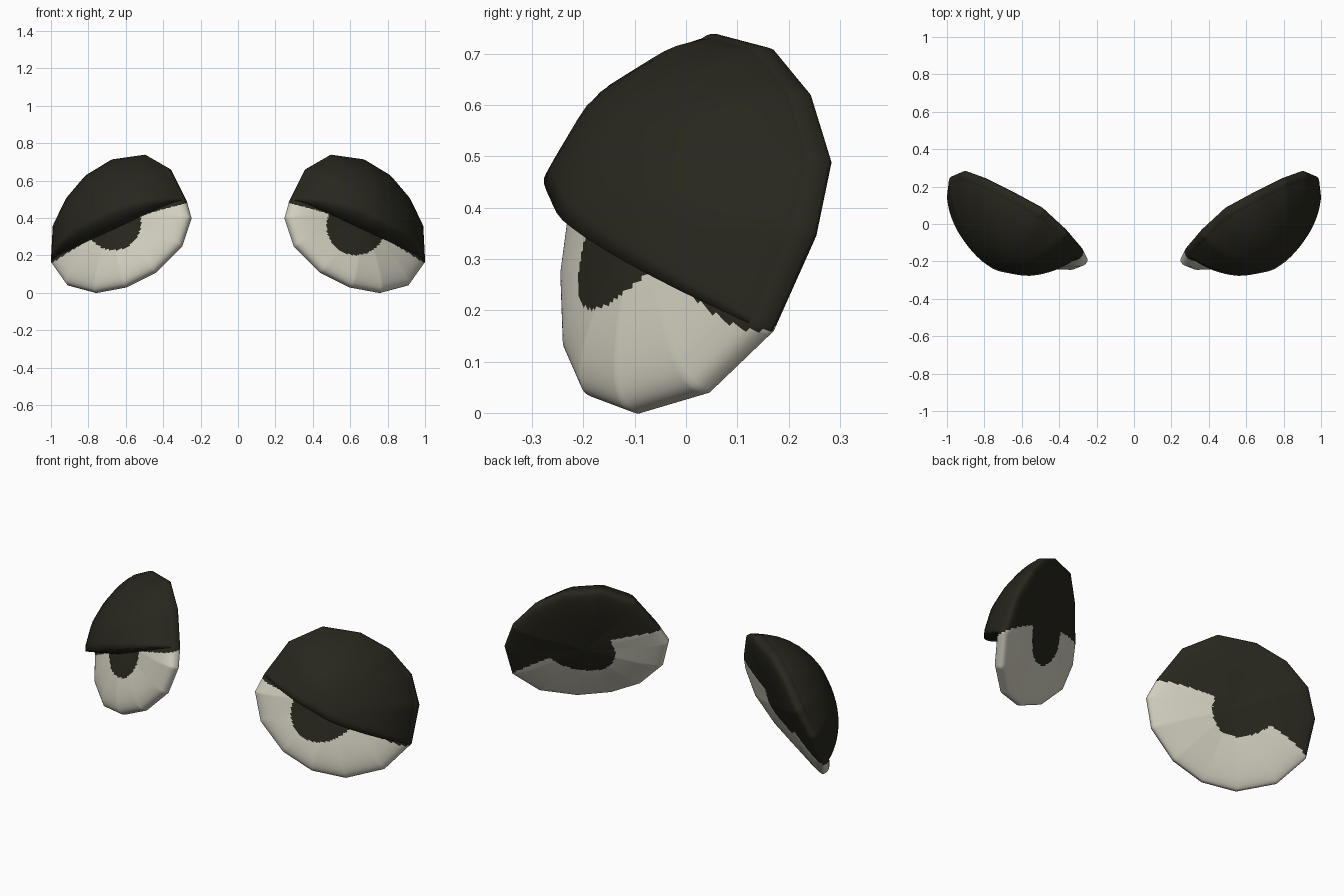
import bpy, bmesh, math
from mathutils import Vector as V

if "Cube" in bpy.data.objects:
    bpy.data.objects.remove(bpy.data.objects["Cube"])

# ---- rim of the right eye, from the inner lid corner over the top and round
RIM = [V(p) for p in [
    (.275, -.15, .49), (.36, -.05, .66), (.49, .07, .735), (.665, .165, .71),
    (.805, .235, .625), (.915, .275, .495), (.985, .245, .35), (.995, .16, .16),
    (.91, .035, .04), (.76, -.10, .0), (.60, -.18, .03), (.44, -.215, .11),
    (.30, -.22, .25), (.25, -.20, .40)]]
N = len(RIM)
CENTRE = V((.63, .0, .37))
OUT = V((.4, -.85, .3)).normalized()      # direction the eye bulges


def material(name, rgb):
    m = bpy.data.materials.new(name)
    m.diffuse_color = (*rgb, 1)
    m.use_nodes = True
    m.node_tree.nodes["Principled BSDF"].inputs["Base Color"].default_value = m.diffuse_color
    return m


WHITE = material("eye_off_white", (.64, .62, .52))
DARK = material("dark_olive", (.021, .020, .0125))


def base(x, z):
    """Point on the rim fan below (x, z) and its relative radius 0..1."""
    dx, dz = x - CENTRE.x, z - CENTRE.z
    best = None
    for k in range(N):
        p, q = RIM[k] - CENTRE, RIM[(k + 1) % N] - CENTRE
        det = p.x * q.z - p.z * q.x
        a = (dx * q.z - dz * q.x) / det
        b = (p.x * dz - p.z * dx) / det
        if best is None or min(a, b) > best[0]:
            best = (min(a, b), CENTRE + p * a + q * b, a + b)
    return best[1], min(best[2], 1.0)


def dome(r, height, power):
    return height * max(0.0, 1 - r * r) ** power


def lid_line(x):
    return .48 - .441 * (x - .27) + .045 * math.sin(math.pi * min(1, max(0, (x - .27) / .725)))


def finish(bm, name, side, mats, angle):
    for v in bm.verts:
        v.co.x *= side
    bmesh.ops.remove_doubles(bm, verts=bm.verts, dist=1e-5)
    bmesh.ops.recalc_face_normals(bm, faces=bm.faces)
    me = bpy.data.meshes.new(name)
    bm.to_mesh(me)
    bm.free()
    for m in mats:
        me.materials.append(m)
    ob = bpy.data.objects.new(name, me)
    bpy.context.collection.objects.link(ob)
    bpy.ops.object.select_all(action='DESELECT')
    ob.select_set(True)
    bpy.context.view_layer.objects.active = ob
    bpy.ops.object.shade_smooth_by_angle(angle=math.radians(angle))


def grid(bm, rows, closed):
    rows = [[bm.verts.new(p) for p in row] for row in rows]
    n = len(rows[0])
    for a, b in zip(rows, rows[1:]):
        for i in range(n if closed else n - 1):
            j = (i + 1) % n
            bm.faces.new((a[i], a[j], b[j], b[i]))
    return rows


def eyeball(name, side, pupil):
    # flattened lens: front dome and shallower back dome sharing the rim
    bm = bmesh.new()
    sub, rings = 16, 56
    edge = [RIM[k].lerp(RIM[(k + 1) % N], i / sub) for k in range(N) for i in range(sub)]
    for sign, h in ((1, .10), (-1, .055)):
        rows = []
        for i in range(1, rings + 1):
            r = math.sin(math.pi / 2 * i / rings)
            rows.append([CENTRE.lerp(e, r) + OUT * sign * dome(r, h, .38) for e in edge])
        vs = grid(bm, rows, True)
        bm.faces.new(vs[0])
    # upper part and pupil are dark, seen straight from the front
    px, pz, pr = pupil
    for f in bm.faces:
        c = f.calc_center_median()
        inside = math.hypot(c.x - px, c.z - pz) < pr
        f.material_index = 1 if inside or c.z > lid_line(c.x) else 0
    finish(bm, name, side, [WHITE, DARK], 60)


def eyelid(name, side):
    # bulging upper lid, from the straight lip up to the rim
    bm = bmesh.new()
    sub, steps = 5, 18
    arc = [RIM[k].lerp(RIM[k + 1], i / sub) for k in range(7) for i in range(sub)] + [RIM[7]]
    n = len(arc) - 1
    lip = []
    for i in range(n + 1):
        s = .5 - .5 * math.cos(math.pi * i / n)
        p = RIM[0].lerp(RIM[7], s)
        lip.append((p.x, p.z - .02 * math.sin(math.pi * s)))
    rows = []
    # underside of the lip
    under = []
    for x, z in lip:
        b, r = base(x, z)
        under.append(b + OUT * dome(r, .09, .38))
    rows.append(under)
    for t in range(steps + 1):
        f = math.sin(math.pi / 2 * t / steps)
        row = []
        for (x, z), e in zip(lip, arc):
            b, r = base(x + (e.x - x) * f, z + (e.z - z) * f)
            row.append(b + OUT * dome(r, .26, .72))
        rows.append(row)
    grid(bm, rows, False)
    bmesh.ops.dissolve_degenerate(bm, edges=bm.edges, dist=1e-5)
    finish(bm, name, side, [DARK], 150)


for tag, side, pupil in (("right", 1, (.632, .36, .158)), ("left", -1, (.665, .375, .147))):
    eyeball("eyeball_" + tag, side, pupil)
    eyelid("eyelid_" + tag, side)
